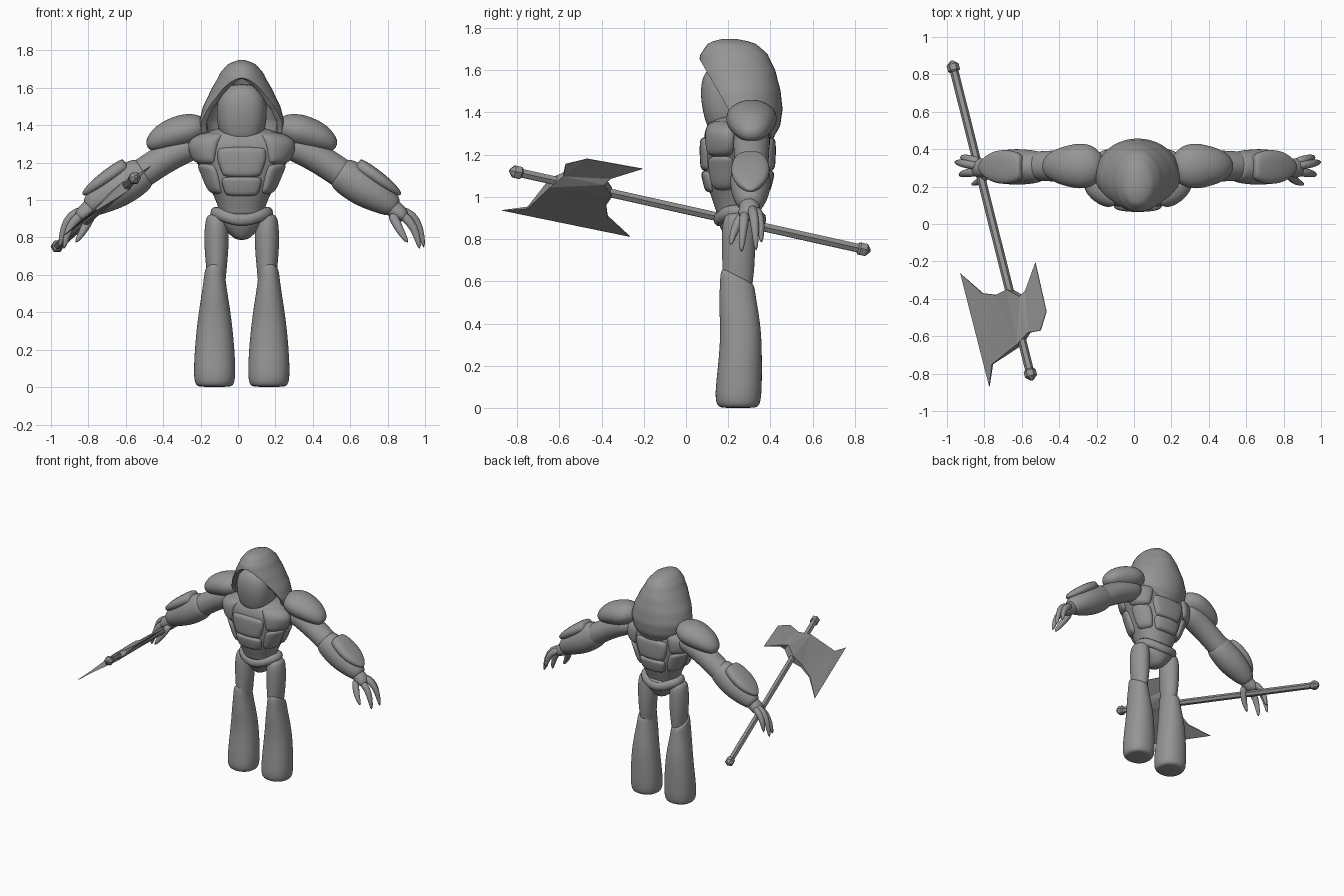
import bpy, bmesh, math
from mathutils import Vector

if "Cube" in bpy.data.objects:
    bpy.data.objects.remove(bpy.data.objects["Cube"])

CX = 0.02  # body symmetry line
grey = bpy.data.materials.new("stone grey")
grey.diffuse_color = (0.3, 0.3, 0.3, 1)
grey.use_nodes = True
grey.node_tree.nodes["Principled BSDF"].inputs["Base Color"].default_value = grey.diffuse_color


def finish(name, bm, smooth=True, sub=0):
    bmesh.ops.recalc_face_normals(bm, faces=bm.faces)
    me = bpy.data.meshes.new(name)
    bm.to_mesh(me)
    bm.free()
    me.materials.append(grey)
    ob = bpy.data.objects.new(name, me)
    bpy.context.collection.objects.link(ob)
    if smooth:
        me.polygons.foreach_set("use_smooth", [True] * len(me.polygons))
    if sub:
        m = ob.modifiers.new("sub", "SUBSURF")
        m.levels = m.render_levels = sub
    return ob


def skin(bm, rings, caps=True):
    n = len(rings[0])
    for a, b in zip(rings, rings[1:]):
        for i in range(n):
            bm.faces.new((a[i], a[(i + 1) % n], b[(i + 1) % n], b[i]))
    if caps:
        bm.faces.new(rings[0])
        bm.faces.new(rings[-1])


def power(v, n):
    return math.copysign(abs(v) ** (2 / n), v)


def tube(name, pts, radii, sides=16, n=2, sub=2, ref=(0, 1, 0), axis=None, shear=None, smooth=True):
    """Loft of (super)elliptical rings along a path."""
    bm = bmesh.new()
    pts = [Vector(p) for p in pts]
    rings = []
    for i, (p, (a, b)) in enumerate(zip(pts, radii)):
        t = Vector(axis) if axis else (pts[min(i + 1, len(pts) - 1)] - pts[max(i - 1, 0)]).normalized()
        v = Vector(ref)
        v = (v - t * v.dot(t)).normalized()
        u = t.cross(v)
        ring = []
        for k in range(sides):
            w = 2 * math.pi * k / sides
            c, s = power(math.cos(w), n), power(math.sin(w), n)
            tilt = t * (-s * shear[i]) if shear else Vector()
            ring.append(bm.verts.new(p + u * a * c + v * b * s + tilt))
        rings.append(ring)
    skin(bm, rings)
    return finish(name, bm, smooth, sub)


def column(name, x, rows, **kw):
    """Upright loft, rows of (z, half width, front y, back y)."""
    return tube(name, [(x, (f + b) / 2, z) for z, w, f, b in rows],
                [(w, (b - f) / 2) for z, w, f, b in rows], axis=(0, 0, 1), **kw)


# Torso surface: rows of z, half width, half depth
TORSO = [(.92, .115, .10), (1.0, .14, .125), (1.08, .18, .148), (1.16, .215, .158),
         (1.24, .262, .16), (1.31, .27, .155), (1.36, .21, .13), (1.39, .10, .07)]


def torso_point(deg, z, off=0.0):
    i = max(k for k in range(len(TORSO) - 1) if TORSO[k][0] <= z or k == 0)
    p = [TORSO[max(0, min(len(TORSO) - 1, i + k))] for k in (-1, 0, 1, 2)]
    t = (z - p[1][0]) / (p[2][0] - p[1][0])
    rx, ry = (p[1][j] + .5 * t * (p[2][j] - p[0][j] + t * (
        2 * p[0][j] - 5 * p[1][j] + 4 * p[2][j] - p[3][j] + t * (
            3 * (p[1][j] - p[2][j]) + p[3][j] - p[0][j]))) for j in (1, 2))
    w = math.radians(deg)
    x, y = rx * power(math.sin(w), 2.3), -ry * power(math.cos(w), 2.3)
    nrm = Vector((x / rx ** 2, y / ry ** 2, 0)).normalized()
    return Vector((CX + x, .245 + y, z)) + nrm * off


bm = bmesh.new()
skin(bm, [[bm.verts.new(torso_point(d * 9, .92 + .47 * k / 24)) for d in range(40)] for k in range(25)])
finish("torso", bm)


def plate(name, z0, z1, low, high, N=16):
    """Pillowed armour plate lying on the torso between angles at its low and high edge."""
    bm = bmesh.new()
    g = [math.sin(math.pi / 2 * (2 * i / N - 1)) for i in range(N + 1)]
    grid = []
    for t in g:
        row = []
        for s in g:
            a = (1 + s * math.sqrt(1 - .2 * t * t)) / 2
            b = (1 + t * math.sqrt(1 - .2 * s * s)) / 2
            l = low[0] + (high[0] - low[0]) * b
            r = low[1] + (high[1] - low[1]) * b
            h = -.012 + .032 * math.sqrt((1 - s ** 8) * (1 - t ** 8))
            row.append(bm.verts.new(torso_point(l + (r - l) * a, z0 + (z1 - z0) * b, h)))
        grid.append(row)
    for r0, r1 in zip(grid, grid[1:]):
        for i in range(N):
            bm.faces.new((r0[i], r0[i + 1], r1[i + 1], r1[i]))
    ob = finish(name, bm)
    return ob


for side, base in (("front", 0), ("back", 180)):
    plate(side + "_centre_plate", 1.12, 1.285, (base - 30, base + 30), (base - 27, base + 27))
    plate(side + "_belly_plate", 1.02, 1.125, (base - 33, base + 33), (base - 32, base + 32))
    for s in (-1, 1):
        plate(side + "_upper_plate", 1.19, 1.362, (base + s * 32, base + s * 86), (base + s * 20, base + s * 86))
        plate(side + "_rib_plate", 1.03, 1.195, (base + s * 37, base + s * 86), (base + s * 34, base + s * 86))

# Pelvis with dipping belt
column("pelvis", CX, [(.785, .03, .21, .30), (.82, .07, .18, .34), (.87, .125, .15, .365),
                      (.91, .14, .145, .37), (.96, .12, .15, .36)])
bm = bmesh.new()
rings = []
for i in range(40):
    w = 2 * math.pi * i / 40
    dip = .93 - .035 * abs(math.cos(w)) ** 3
    rings.append([bm.verts.new((CX + math.sin(w) * (.14 + .028 * math.cos(q)),
                                .255 - math.cos(w) * (.1 + .025 * math.cos(q)),
                                dip + .034 * math.sin(q))) for q in [math.pi * k / 5 for k in range(10)]])
skin(bm, rings + rings[:1], caps=False)
finish("belt", bm)

# Hood: closed loft, sliced open along a slanted rim, thickened inward
hood = column("hood", CX, [(1.25, .15, .12, .38), (1.30, .19, .09, .425), (1.38, .222, .07, .452), (1.46, .217, .065, .452),
                           (1.55, .182, .06, .435), (1.64, .135, .062, .403), (1.70, .098, .085, .36),
                           (1.738, .05, .13, .29), (1.748, .018, .17, .24)], sides=40, sub=0)
bm = bmesh.new()
bm.from_mesh(hood.data)
bmesh.ops.subdivide_edges(bm, edges=[e for e in bm.edges if abs(e.verts[0].co.z - e.verts[1].co.z) > .01],
                          cuts=3, smooth=1, use_grid_fill=True)
bmesh.ops.bisect_plane(bm, geom=bm.verts[:] + bm.edges[:] + bm.faces[:], plane_co=(0, .068, 1.645),
                       plane_no=(0, -.26, -.15), clear_outer=True)
bm.to_mesh(hood.data)
bm.free()
hood.data.polygons.foreach_set("use_smooth", [True] * len(hood.data.polygons))
m = hood.modifiers.new("thickness", "SOLIDIFY")
m.thickness, m.offset = .03, -1
m = hood.modifiers.new("round rim", "BEVEL")
m.width, m.segments, m.limit_method, m.angle_limit = .01, 2, "ANGLE", math.radians(50)

# Face, a rounded block inside the hood
column("face", CX, [(1.30, .06, .14, .3), (1.325, .105, .10, .32), (1.39, .132, .08, .34), (1.48, .138, .065, .34),
                    (1.56, .13, .072, .34), (1.605, .09, .10, .32), (1.62, .05, .13, .3)], n=2.5)
column("neck", CX, [(1.25, .15, .14, .36), (1.42, .13, .14, .36)], sub=1)

for s in (-1, 1):
    def P(x, y, z):
        return (CX + s * (x - CX), y, z)
    tag = "right_" if s > 0 else "left_"
    # Legs
    column(tag + "thigh", P(.155, 0, 0)[0], [(.5, .045, .185, .30), (.6, .052, .17, .32), (.7, .063, .17, .328),
                                             (.8, .068, .168, .33), (.88, .062, .17, .33), (.93, .05, .19, .31)])
    column(tag + "boot", P(.165, 0, 0)[0],
           [(.0, .085, .165, .33), (.012, .105, .145, .35), (.06, .115, .133, .361), (.2, .109, .15, .362),
            (.35, .094, .162, .36), (.46, .077, .155, .345), (.56, .061, .158, .33), (.625, .055, .162, .325),
            (.627, .04, .19, .30)],
           shear=[0, 0, 0, 0, 0, .005, .02, .04, .03], n=2.2)
    # Shoulder, arm and gauntlet
    tube(tag + "shoulder_pad", [P(x, .31, z) for x, z in
         ((.2, 1.385), (.235, 1.388), (.31, 1.375), (.40, 1.35), (.47, 1.32), (.525, 1.28))],
         [(.025, .04), (.072, .098), (.094, .13), (.087, .112), (.068, .088), (.03, .04)])
    tube(tag + "upper_arm", [P(x, .31, z) for x, z in ((.22, 1.31), (.34, 1.275), (.46, 1.205), (.57, 1.13), (.64, 1.08))],
         [(.07, .08), (.085, .09), (.08, .085), (.083, .08), (.07, .07)])
    tube(tag + "gauntlet", [P(x, .305, z) for x, z in
         ((.535, 1.155), (.55, 1.145), (.61, 1.105), (.69, 1.055), (.77, 1.005), (.83, .965), (.845, .955))],
         [(.07, .07), (.093, .086), (.103, .095), (.103, .1), (.083, .085), (.062, .06), (.04, .04)])
    tube(tag + "forearm_guard", [P(x, .305, z) for x, z in
         ((.635, 1.195), (.65, 1.185), (.71, 1.145), (.78, 1.095), (.835, 1.055), (.872, 1.028))],
         [(.03, .05), (.038, .075), (.04, .095), (.036, .09), (.026, .06), (.01, .015)], n=2.6)
    # Hand
    tube(tag + "palm", [P(.79, .3, .99), P(.83, .3, .955), P(.87, .3, .925), P(.90, .3, .90)],
         [(.045, .045), (.05, .048), (.046, .055), (.025, .045)])
    fingers = {"outer_finger": ((.86, .33, .94), (.915, .345, .915), (.95, .355, .86), (.963, .357, .78)),
               "middle_finger": ((.86, .31, .95), (.935, .32, .92), (.975, .328, .85), (.995, .332, .74)),
               "inner_finger": ((.86, .28, .93), (.92, .275, .89), (.955, .268, .82), (.972, .262, .735)),
               "thumb": ((.82, .28, .93), (.845, .245, .88), (.87, .225, .83), (.91, .21, .77))}
    for f, path in fingers.items():
        tube(tag + f, [P(*p) for p in path], [(.028, .026), (.027, .025), (.022, .02), (.009, .009)], sides=10, sub=1)

# Axe shaft with pointed end caps
butt, tip = Vector((-.975, .872, .745)), Vector((-.545, -.835, 1.125))


def along(t):
    return butt.lerp(tip, t)


tube("axe_shaft", [along(.01), along(.99)], [(.023, .023)] * 2, sides=6, sub=0, ref=(0, 0, 1), smooth=False)
for name, t0, d in (("butt_cap", 0, 1), ("tip_cap", 1, -1)):
    tube(name, [along(t0 + d * q) for q in (0, .012, .03, .036)],
         [(.008, .008), (.033, .033), (.033, .033), (.02, .02)], sides=6, sub=0, ref=(0, 0, 1), smooth=False)

# Axe head: slanted flat plate, thick at the socket and thin at the edges
head = [(-.928, -.265, .002), (-.81, -.37, .006), (-.735, -.38, .012), (-.665, -.35, .028), (-.596, -.388, .028),
        (-.575, -.356, .012), (-.527, -.206, .002), (-.468, -.468, .002), (-.5, -.57, .003), (-.56, -.58, .012),
        (-.61, -.644, .028), (-.757, -.75, .006), (-.773, -.87, .002)]
nrm = Vector((-.62, 0, .78))
bm = bmesh.new()
layers = [[bm.verts.new(Vector((x, y, 1.155 + .8 * (x + .5))) + nrm * h * k) for x, y, h in head] for k in (-1, 1)]
skin(bm, layers, caps=False)
for L in layers:
    for f in ((0, 1, 11, 12), (1, 2, 11), (2, 3, 10, 11), (3, 4, 10), (4, 5, 9, 10), (5, 6, 7), (5, 7, 8, 9)):
        bm.faces.new([L[i] for i in f])
bmesh.ops.triangulate(bm, faces=[f for f in bm.faces if len(f.verts) > 3])
finish("axe_head", bm, smooth=False)
